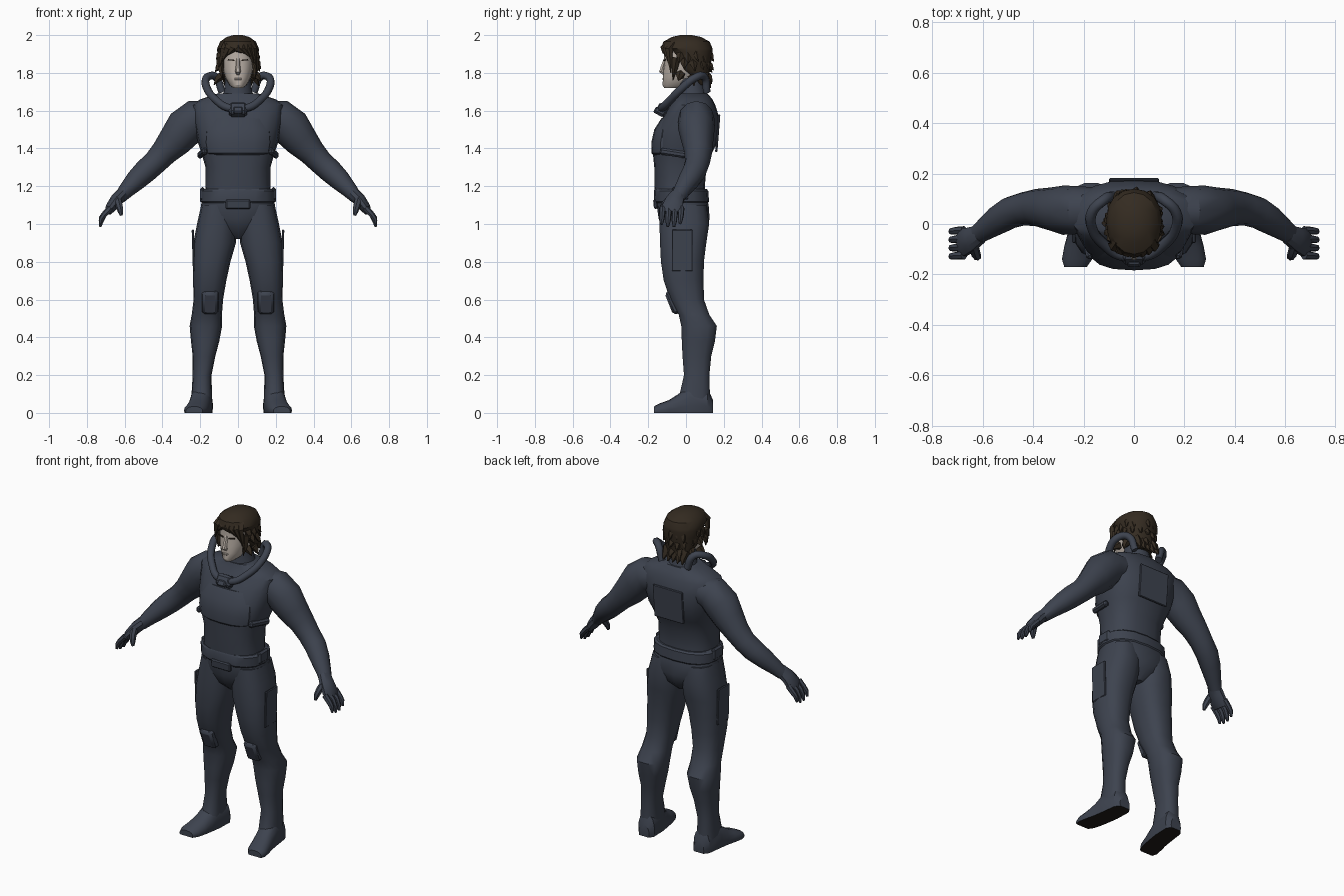
import bpy, bmesh, math, random
from mathutils import Vector, Matrix, Euler

random.seed(4)
if "Cube" in bpy.data.objects:
    bpy.data.objects.remove(bpy.data.objects["Cube"])


def material(name, rgb):
    m = bpy.data.materials.new(name)
    m.use_nodes = True
    m.diffuse_color = (*rgb, 1)
    bsdf = m.node_tree.nodes["Principled BSDF"]
    bsdf.inputs["Base Color"].default_value = (*rgb, 1)
    bsdf.inputs["Roughness"].default_value = 0.8
    return m


SUIT = material("suit slate", (0.047, 0.056, 0.078))
HAIR = material("hair brown", (0.034, 0.024, 0.015))
SKIN = material("skin", (0.5, 0.44, 0.39))
SOLE = material("sole black", (0.014, 0.011, 0.009))


def power(v, p):
    return math.copysign(abs(v) ** p, v)


def circle(n):
    return [(math.cos(a), math.sin(a)) for a in (math.tau * i / n for i in range(n))]


def finish(name, bm, mat, mirror=False, angle=32):
    bmesh.ops.recalc_face_normals(bm, faces=bm.faces)
    mesh = bpy.data.meshes.new(name)
    bm.to_mesh(mesh)
    bm.free()
    obj = bpy.data.objects.new(name, mesh)
    bpy.context.collection.objects.link(obj)
    mesh.materials.append(mat)
    if mirror:
        obj.modifiers.new("Mirror", "MIRROR").use_mirror_merge = False
    bpy.ops.object.select_all(action="DESELECT")
    obj.select_set(True)
    bpy.context.view_layer.objects.active = obj
    bpy.ops.object.shade_smooth_by_angle(angle=math.radians(angle))
    return obj


def add_loft(bm, rings):
    """Skin a list of equal point rings and cap both ends."""
    loops = [[bm.verts.new(p) for p in r] for r in rings]
    n = len(loops[0])
    for a, b in zip(loops, loops[1:]):
        for i in range(n):
            j = (i + 1) % n
            bm.faces.new((a[i], a[j], b[j], b[i]))
    bm.faces.new(loops[0][::-1])
    bm.faces.new(loops[-1])


def levels(name, rows, mat, mirror=False, p=0.8, n=16):
    """Stack horizontal sections: height, centre x, half width, front y, back y."""
    bm = bmesh.new()
    add_loft(bm, [[(cx + hw * power(c, p), (y0 + y1) / 2 + (y1 - y0) / 2 * power(s, p), z)
                   for c, s in circle(n)] for z, cx, hw, y0, y1 in rows])
    return finish(name, bm, mat, mirror)


def add_sweep(bm, path, n=10):
    """Sweep an ellipse along rows of x, y, z, thickness, breadth."""
    pts = [Vector(r[:3]) for r in path]
    rings = []
    for i, row in enumerate(path):
        t = (pts[min(i + 1, len(pts) - 1)] - pts[max(i - 1, 0)]).normalized()
        ref = Vector((0, 1, 0)) if abs(t.y) < 0.9 else Vector((1, 0, 0))
        u = t.cross(ref).normalized()
        v = u.cross(t)
        rings.append([pts[i] + u * c * row[3] + v * s * row[-1] for c, s in circle(n)])
    add_loft(bm, rings)


def box(name, size, loc, rot, mat, mirror=False, bevel=0.01, taper=1.0):
    bm = bmesh.new()
    bmesh.ops.create_cube(bm, size=1)
    for v in bm.verts:
        if v.co.y < 0:
            v.co.x *= taper
            v.co.z *= taper
    bm.transform(Matrix.LocRotScale(Vector(loc), Euler(rot), Vector(size)))
    if bevel:
        bmesh.ops.bevel(bm, geom=bm.edges[:], offset=bevel, segments=1, affect="EDGES")
    return finish(name, bm, mat, mirror)


# Torso, chest and high neck
levels("torso", [
    (1.08, 0, .18, -.15, .105), (1.2, 0, .172, -.168, .1), (1.3, 0, .172, -.168, .108),
    (1.38, 0, .195, -.176, .14), (1.43, 0, .212, -.176, .165), (1.5, 0, .225, -.162, .176),
    (1.57, 0, .24, -.12, .174), (1.63, 0, .245, -.085, .155), (1.66, 0, .2, -.065, .14),
    (1.69, 0, .11, -.055, .115)], SUIT, n=20)
levels("neck", [(1.64, 0, .1, -.06, .12), (1.7, 0, .075, -.05, .105),
                (1.77, 0, .068, -.05, .09)], SUIT, p=1)
levels("chest_panel", [
    (1.36, 0, .14, -.17, .0), (1.375, 0, .17, -.183, .0), (1.43, 0, .18, -.184, .0),
    (1.5, 0, .175, -.168, .0), (1.56, 0, .15, -.13, .0)], SUIT)
box("rib_pads", (.03, .15, .035), (.188, -.065, 1.375), (-.15, 0, -.2), SUIT, True)
box("back_panel", (.2, .012, .2), (0, .168, 1.48), (-.08, 0, 0), SUIT, bevel=.004)

# Hips and belt
levels("pelvis", [(.92, 0, .03, -.07, .06), (.97, 0, .11, -.125, .11),
                  (1.03, 0, .19, -.145, .125), (1.1, 0, .196, -.155, .12),
                  (1.14, 0, .185, -.155, .11)], SUIT)
levels("belt", [(1.11, 0, .188, -.16, .115), (1.12, 0, .2, -.168, .122),
                (1.175, 0, .2, -.17, .118), (1.185, 0, .185, -.166, .11)], SUIT)
box("belt_buckle", (.13, .02, .05), (0, -.162, 1.105), (.1, 0, 0), SUIT, bevel=.006)
box("belt_pouches", (.025, .09, .07), (.188, -.03, 1.16), (0, 0, 0), SUIT, True)

# Legs, knee pads and boots
levels("legs", [
    (1.1, .1, .095, -.14, .11), (1.0, .112, .105, -.143, .125), (.9, .124, .113, -.14, .11),
    (.8, .14, .1, -.135, .097), (.7, .15, .088, -.12, .095), (.6, .157, .078, -.085, .097),
    (.52, .165, .08, -.04, .125), (.46, .17, .086, -.027, .165), (.38, .174, .075, -.024, .155),
    (.3, .18, .06, -.02, .135), (.2, .19, .05, -.012, .125), (.1, .192, .054, -.035, .128),
    (.05, .193, .054, -.05, .13)], SUIT, True, n=14)
box("knee_pads", (.092, .045, .14), (.148, -.07, .585), (.38, 0, 0), SUIT, True, .012, .85)
box("thigh_panels", (.012, .11, .22), (.236, -.02, .86), (0, .03, 0), SUIT, True, .004)

bm = bmesh.new()
feet = [(.142, .185, .035, .07), (.115, .187, .055, .13), (.02, .195, .06, .15),
        (-.04, .204, .06, .1), (-.09, .215, .062, .068), (-.14, .226, .06, .05),
        (-.17, .232, .045, .034)]
add_loft(bm, [[(cx + hw * power(c, .8), y, top * max(s + .35, 0) / 1.35)
               for c, s in circle(16)] for y, cx, hw, top in feet])
boots = finish("boots", bm, SUIT, True)
boots.data.materials.append(SOLE)
for f in boots.data.polygons:
    if f.normal.z < -.8 and f.center.z < .01:
        f.material_index = 1

# Arms
bm = bmesh.new()
add_sweep(bm, [
    (.15, .055, 1.57, .08, .09), (.22, .055, 1.56, .1, .095), (.28, .055, 1.51, .105, .098),
    (.335, .06, 1.44, .09, .085), (.39, .065, 1.38, .072, .074), (.44, .06, 1.325, .064, .066),
    (.49, .045, 1.28, .063, .064), (.54, .015, 1.232, .056, .058), (.59, -.02, 1.18, .043, .046),
    (.625, -.045, 1.14, .033, .038)], 12)
finish("arms", bm, SUIT, True)

# Hands: palm, four fingers and a thumb
bm = bmesh.new()
add_sweep(bm, [(.61, -.04, 1.16, .034, .038), (.645, -.06, 1.125, .034, .05),
               (.675, -.072, 1.085, .028, .058), (.69, -.075, 1.06, .018, .052)])
for i in range(4):
    y = -.025 - .033 * i
    drop = (.015, 0, 0, .012)[i]
    add_sweep(bm, [(.675, y, 1.085, .017), (.708, y - .002, 1.05, .016),
                   (.724, y - .004, 1.015 + drop, .014), (.73, y - .006, .985 + drop, .007)], 7)
add_sweep(bm, [(.64, -.08, 1.135, .022), (.63, -.115, 1.1, .02),
               (.622, -.13, 1.07, .016), (.618, -.133, 1.045, .008)], 7)
finish("hands", bm, SUIT, True)

# Breathing tube around the neck with its front coupling
half = [(.05, -.125, 1.615), (.115, -.085, 1.655), (.165, -.02, 1.72),
        (.165, .05, 1.775), (.12, .095, 1.78), (.085, .11, 1.7)]
path = [(-x, y, z) for x, y, z in half[::-1]] + half
curve = bpy.data.curves.new("collar_tube", "CURVE")
curve.dimensions = "3D"
curve.bevel_depth = .021
curve.bevel_resolution = 2
curve.resolution_u = 5
curve.use_fill_caps = True
spline = curve.splines.new("BEZIER")
spline.bezier_points.add(len(path) - 1)
for bp, co in zip(spline.bezier_points, path):
    bp.co = co
    bp.handle_left_type = bp.handle_right_type = "AUTO"
curve.materials.append(SUIT)
bpy.context.collection.objects.link(bpy.data.objects.new("collar_tube", curve))
box("tube_coupling", (.095, .06, .07), (0, -.125, 1.605), (-.5, 0, 0), SUIT, bevel=.014)
box("coupling_cap", (.05, .03, .035), (0, -.153, 1.6), (-.5, 0, 0), SUIT, bevel=.006)

# Head, nose, lips and brows
levels("face", [
    (1.72, 0, .025, -.115, -.03), (1.735, 0, .045, -.124, .03), (1.775, 0, .068, -.122, .07),
    (1.82, 0, .08, -.12, .09), (1.86, 0, .085, -.115, .1), (1.92, 0, .086, -.116, .1),
    (1.96, 0, .06, -.08, .08)], SKIN, p=.9)
bm = bmesh.new()
add_sweep(bm, [(0, -.108, 1.875, .01), (0, -.122, 1.835, .012),
               (0, -.13, 1.808, .015), (0, -.112, 1.795, .012)], 6)
finish("nose", bm, SKIN)
box("lips", (.04, .008, .012), (0, -.121, 1.768), (0, 0, 0), SKIN, bevel=.003)
box("brows", (.036, .006, .006), (.036, -.113, 1.868), (0, -.1, .22), HAIR, True, 0)

# Hair: cap plus swept spikes
levels("hair_cap", [
    (1.735, 0, .05, .06, .115), (1.78, 0, .085, .02, .122), (1.82, 0, .098, -.05, .128),
    (1.875, 0, .106, -.078, .136), (1.915, 0, .11, -.095, .14), (1.93, 0, .11, -.132, .14),
    (1.965, 0, .095, -.12, .125), (1.99, 0, .06, -.075, .08), (2.0, 0, .025, -.03, .03)],
    HAIR, p=.95)
bm = bmesh.new()


def spike(a, z, length, drop, r=.026):
    """A tapered lock leaving the head at angle a and curling down."""
    d = Vector((math.cos(a) * .1, math.sin(a) * .125, 0))
    out = d.normalized()
    rows = [(0, 0, r), (.55, .35, r * .7), (1, 1, .002)]
    add_sweep(bm, [(*(d * .88 + out * length * k + Vector((0, 0, z - drop * f))), w)
                   for k, f, w in rows], 5)


# locks around the sides and back
for row, (z, count) in enumerate([(1.9, 11), (1.85, 10), (1.79, 7)]):
    for i in range(count):
        a = math.radians(-15 + 210 * (i + .5 * (row % 2)) / (count - .5))
        spike(a, z + random.uniform(-.012, .012), random.uniform(.022, .04),
              random.uniform(.03, .055))
# nape locks
for x in (-.06, -.03, 0, .03, .06):
    add_sweep(bm, [(x, .09, 1.79, .03), (x, .115, 1.75, .02), (x * 1.1, .132, 1.72, .002)], 5)
# fringe parted off centre, with long locks framing the face
for x, tip_x, tip_z in [(-.075, -.1, 1.83), (-.055, -.082, 1.865), (-.03, -.055, 1.895),
                        (.0, .035, 1.905), (.03, .065, 1.885), (.055, .085, 1.85),
                        (.078, .098, 1.8)]:
    y = -.105 + 4.5 * x * x
    add_sweep(bm, [(x * .8, y + .015, 1.95, .026), (x, y - .012, 1.925, .022),
                   (tip_x, -.128 + 5 * tip_x * tip_x, tip_z, .003)], 5)
# side locks before the ears
add_sweep(bm, [(.088, -.05, 1.88, .024), (.092, -.06, 1.82, .016), (.084, -.07, 1.76, .002)], 5)
add_sweep(bm, [(-.088, -.05, 1.88, .024), (-.092, -.06, 1.82, .016), (-.084, -.07, 1.77, .002)], 5)
finish("hair_locks", bm, HAIR)
